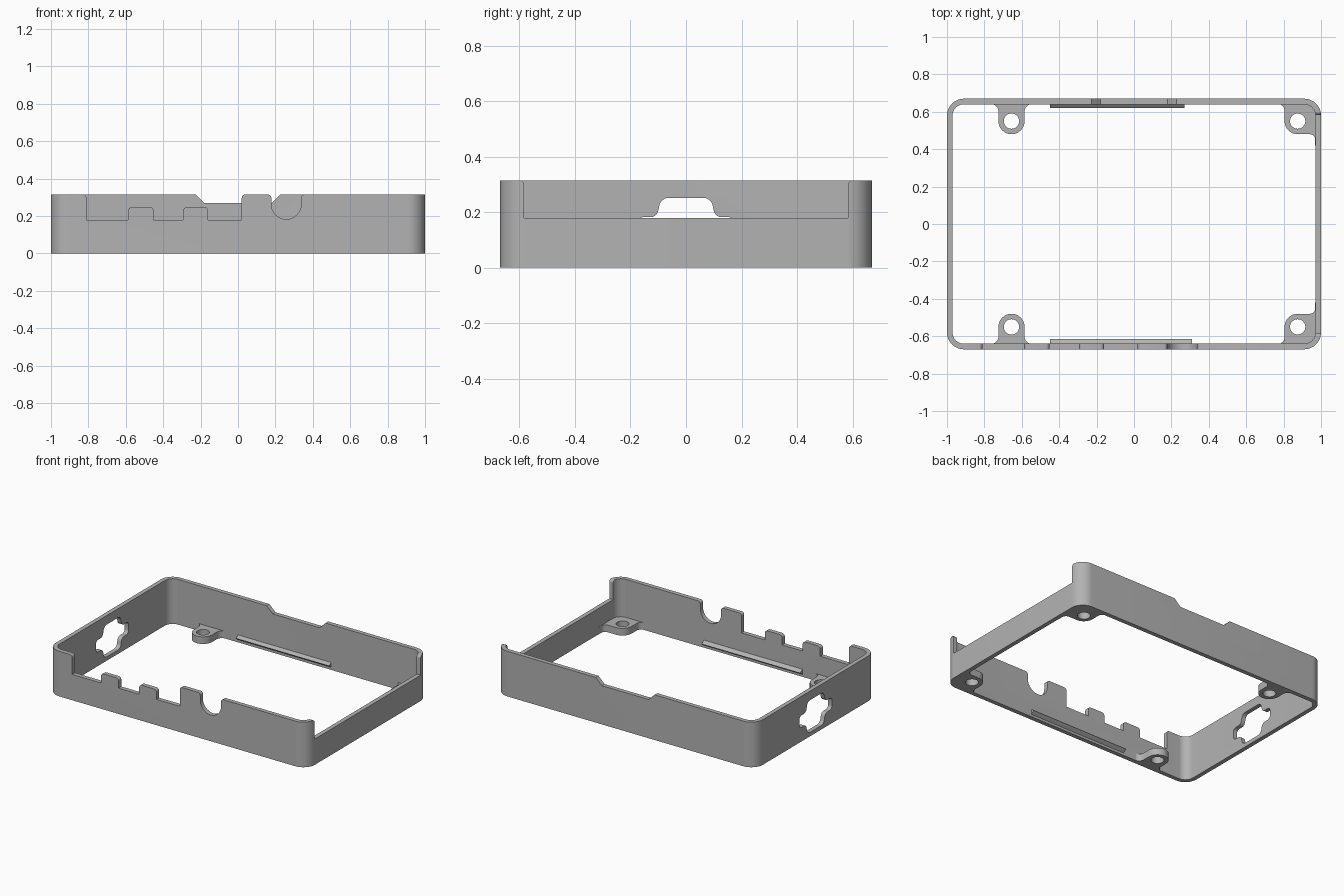
import bpy
import bmesh
import math
from mathutils import Vector, Matrix

if "Cube" in bpy.data.objects:
    bpy.data.objects.remove(bpy.data.objects["Cube"], do_unlink=True)

TOP = 0.315
HALF_X, HALF_Y = 1.0, 0.67
WALL = 0.03

grey = bpy.data.materials.new("plain_grey")
grey.use_nodes = True
GREY = (0.45, 0.45, 0.45, 1)
grey.diffuse_color = GREY
grey.node_tree.nodes["Principled BSDF"].inputs["Base Color"].default_value = GREY


def rounded(points, steps=8):
    """Outline with a tangent arc at each (u, v, radius) corner."""
    out = []
    for i, p in enumerate(points):
        c = Vector(p[:2])
        if len(p) < 3:
            out.append(c)
            continue
        a = (Vector(points[i - 1][:2]) - c).normalized()
        b = (Vector(points[(i + 1) % len(points)][:2]) - c).normalized()
        half = a.angle(b) / 2
        r = p[2]
        start = c + a * (r / math.tan(half))
        centre = c + (a + b).normalized() * (r / math.sin(half))
        sweep = a.angle_signed(b)
        turn = (math.pi - 2 * half) * (1 if sweep > 0 else -1)
        for k in range(steps + 1):
            arm = start - centre
            out.append(centre + Matrix.Rotation(turn * k / steps, 2) @ arm)
    return out


def prism(name, outline, lo, hi, axis="z"):
    """Extrude a 2D outline from lo to hi along an axis."""
    place = {"x": lambda u, v, w: (w, u, v),
             "y": lambda u, v, w: (u, w, v),
             "z": lambda u, v, w: (u, v, w)}[axis]
    bm = bmesh.new()
    face = bm.faces.new([bm.verts.new(place(p[0], p[1], lo)) for p in outline])
    ext = bmesh.ops.extrude_face_region(bm, geom=[face])
    moved = [g for g in ext["geom"] if isinstance(g, bmesh.types.BMVert)]
    bmesh.ops.translate(bm, verts=moved, vec=place(0, 0, hi - lo))
    bmesh.ops.recalc_face_normals(bm, faces=bm.faces)
    mesh = bpy.data.meshes.new(name)
    bm.to_mesh(mesh)
    bm.free()
    mesh.materials.append(grey)
    obj = bpy.data.objects.new(name, mesh)
    bpy.context.collection.objects.link(obj)
    return obj


def cut(obj, cutters):
    """Subtract the cutters, then discard them."""
    for c in cutters:
        c.hide_render = True
        mod = obj.modifiers.new("cut", "BOOLEAN")
        mod.operation = "DIFFERENCE"
        mod.solver = "EXACT"
        mod.object = c
    bpy.context.view_layer.update()
    graph = bpy.context.evaluated_depsgraph_get()
    mesh = bpy.data.meshes.new_from_object(obj.evaluated_get(graph))
    obj.modifiers.clear()
    obj.data = mesh
    for c in cutters:
        bpy.data.objects.remove(c, do_unlink=True)


def box_outline(hx, hy, r):
    return rounded([(-hx, -hy, r), (hx, -hy, r), (hx, hy, r), (-hx, hy, r)], 12)


def smooth(obj):
    bpy.ops.object.select_all(action="DESELECT")
    obj.select_set(True)
    bpy.context.view_layer.objects.active = obj
    bpy.ops.object.shade_smooth_by_angle(angle=math.radians(30))


# Frame wall with its openings
frame = prism("frame_wall", box_outline(HALF_X, HALF_Y, 0.09), 0, TOP)
inside = prism("inside_cutter", box_outline(HALF_X - WALL, HALF_Y - WALL, 0.06), -0.1, 0.5)

T, LOW, TOOTH, R = TOP + 0.001, 0.18, 0.248, 0.02
skyline = [(-0.87, T), (-0.81, T, R), (-0.81, LOW)]
for left, right in ((-0.587, -0.452), (-0.293, -0.16)):
    skyline += [(left, LOW), (left, TOOTH, R), (right, TOOTH, R), (right, LOW)]
skyline += [(0.02, LOW), (0.02, T, R), (0.178, T, R),
            (0.178, 0.183, 0.0799), (0.338, 0.183, 0.0799),
            (0.338, T, R), (0.4, T), (0.4, 0.5), (-0.87, 0.5)]
front_ports = prism("front_port_cutter", rounded(skyline), -0.8, -0.56, "y")

back_dip = prism("back_dip_cutter",
                 [(-0.274, 0.36), (-0.18, 0.27), (0.18, 0.27), (0.274, 0.36)],
                 0.56, 0.8, "y")

E = 0.583
side_gap = prism("side_gap_cutter", rounded(
    [(-E - 0.04, T), (-E, T, R), (-E, LOW), (E, LOW), (E, T, R),
     (E + 0.04, T), (E + 0.04, 0.5), (-E - 0.04, 0.5)]), 0.9, 1.2, "x")

# Cross-shaped opening, symmetric about its own middle
MID = 0.14
quarter = [(0.18, 0.042, 0.025), (0.105, 0.042, 0.03), (0.09, 0.112, 0.035)]
upper = quarter + [(-u, v, r) for u, v, r in reversed(quarter)]
lower = [(-u, -v, r) for u, v, r in upper]
cross = [(u, MID + v, r) for u, v, r in upper + lower]
side_hole = prism("side_hole_cutter", rounded(cross), -1.2, -0.9, "x")

cut(frame, [inside, front_ports, back_dip, side_gap, side_hole])
smooth(frame)

# Screw tabs, flush with the underside
W, J = 0.655, 0.641
L = -0.655
left_tab = [(L - 0.13, W), (L - 0.13, J), (L - 0.07, J, 0.04),
            (L - 0.07, 0.48, 0.0699), (L + 0.07, 0.48, 0.0699),
            (L + 0.07, J, 0.04), (L + 0.13, J), (L + 0.13, W)]
right_tab = [(0.74, W), (0.74, J), (0.805, J, 0.035), (0.805, 0.48, 0.0699),
             (0.969, 0.48, 0.03), (0.969, 0.42), (0.98, 0.42), (0.98, W, 0.08)]
for side, shape, hole_x in (("right", left_tab, L), ("left", right_tab, 0.875)):
    for end, s in (("back", 1), ("front", -1)):
        outline = [(u, v * s) for u, v in rounded(shape)]
        tab = prism(f"{end}_{side}_screw_tab", outline, 0, 0.05)
        ring = [(hole_x + 0.041 * math.cos(a), s * 0.55 + 0.041 * math.sin(a))
                for a in (k * math.tau / 32 for k in range(32))]
        cut(tab, [prism("screw_hole_cutter", ring, -0.1, 0.2)])
        smooth(tab)

# Snap ridges along the inner long walls
for name, s, tip, x0, x1 in (("back_snap_ridge", 1, 0.62, -0.45, 0.27),
                             ("front_snap_ridge", -1, 0.615, -0.45, 0.31)):
    prism(name, [(s * 0.65, 0.06), (s * tip, 0.035), (s * 0.65, 0.01)], x0, x1, "x")
